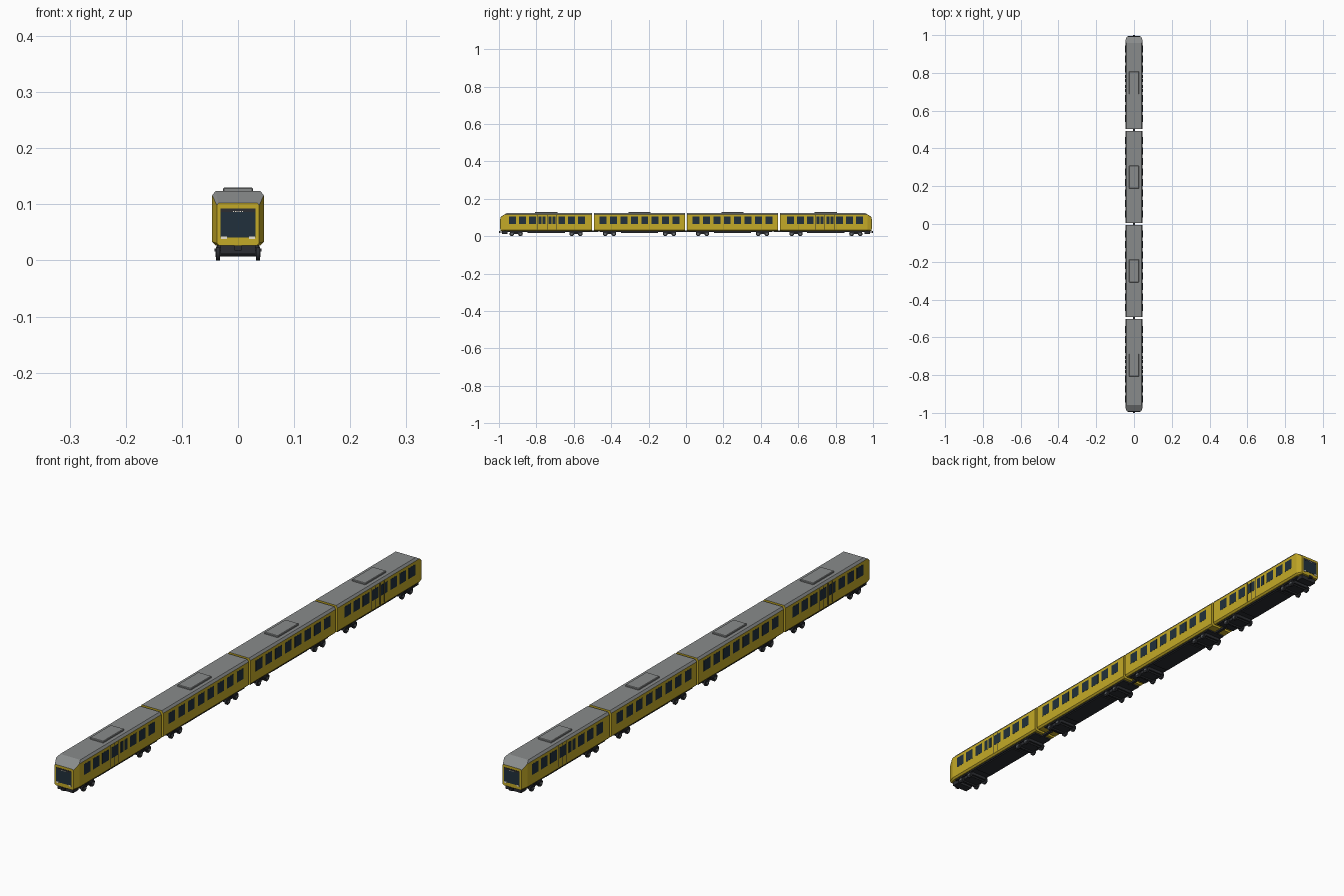
import bpy, bmesh, math

if "Cube" in bpy.data.objects:
    bpy.data.objects.remove(bpy.data.objects["Cube"])


def material(name, rgb):
    m = bpy.data.materials.new(name)
    m.diffuse_color = (*rgb, 1)
    m.use_nodes = True
    m.node_tree.nodes["Principled BSDF"].inputs["Base Color"].default_value = m.diffuse_color
    return m


YELLOW = material("yellow_paint", (0.55, 0.40, 0.02))
ROOF = material("roof_grey", (0.25, 0.26, 0.26))
GLASS = material("dark_glass", (0.015, 0.03, 0.045))
DARK = material("underframe_dark", (0.025, 0.027, 0.032))
STEEL = material("wheel_steel", (0.12, 0.13, 0.14))
LAMP = material("lamp_white", (0.8, 0.75, 0.65))


def finish(name, bm, mats):
    bmesh.ops.recalc_face_normals(bm, faces=bm.faces[:])
    me = bpy.data.meshes.new(name)
    bm.to_mesh(me)
    bm.free()
    for m in mats:
        me.materials.append(m)
    ob = bpy.data.objects.new(name, me)
    bpy.context.collection.objects.link(ob)
    return ob


def box(name, x, y, z, mat, bevel=0):
    """Box from (min, max) ranges."""
    bm = bmesh.new()
    bmesh.ops.create_cube(bm, size=1)
    for v in bm.verts:
        for i, r in enumerate((x, y, z)):
            v.co[i] = (r[0] + r[1]) / 2 + v.co[i] * abs(r[1] - r[0])
    if bevel:
        bmesh.ops.bevel(bm, geom=bm.edges[:], offset=bevel, segments=1, affect='EDGES')
    return finish(name, bm, [mat])


def cylinder_x(name, x, y, z, r, mat, sides=16):
    bm = bmesh.new()
    bmesh.ops.create_cone(bm, cap_ends=True, segments=sides, radius1=r, radius2=r,
                          depth=abs(x[1] - x[0]))
    for v in bm.verts:
        v.co = ((x[0] + x[1]) / 2 + v.co.z, y + v.co.x, z + v.co.y)
    ob = finish(name, bm, [mat])
    for p in ob.data.polygons:
        p.use_smooth = len(p.vertices) == 4
    return ob


# Right half of the body cross-section, bottom to top
SECTION = [(0.040, 0.027), (0.046, 0.033), (0.046, 0.116), (0.040, 0.124)]
NOSE = [(0.034, 0.027), (0.0375, 0.031), (0.0375, 0.098), (0.035, 0.102)]


def full(section):
    return section + [(-x, z) for x, z in reversed(section)]


def body(name, inner, outer, nose=False):
    """Loft the car shell; a nose car gets a tapered last ring."""
    s = 1 if outer > inner else -1
    rings = [[(x, inner, z) for x, z in full(SECTION)]]
    if nose:
        rings.append([(x, outer - s * (0.036 if z > 0.12 else 0.022), z)
                      for x, z in full(SECTION)])
        rings.append([(x, outer, z) for x, z in full(NOSE)])
    else:
        rings.append([(x, outer, z) for x, z in full(SECTION)])
    bm = bmesh.new()
    vs = [[bm.verts.new(p) for p in ring] for ring in rings]
    n = len(vs[0])
    for a, b in zip(vs, vs[1:]):
        for i in range(n):
            j = (i + 1) % n
            f = bm.faces.new((a[i], a[j], b[j], b[i]))
            f.material_index = 1 if i in (2, 3, 4) else 0
    bm.faces.new(vs[0])
    bm.faces.new(vs[-1])
    return finish(name, bm, [YELLOW, ROOF])


def bogie(y):
    box("bogie_frame", (-0.031, 0.031), (y - 0.034, y + 0.034), (0.011, 0.024), DARK)
    for dy in (-0.023, 0.023):
        cylinder_x("axle", (-0.033, 0.033), y + dy, 0.0125, 0.005, DARK, 10)
        for s in (-1, 1):
            cylinder_x("wheel", (s * 0.032, s * 0.039), y + dy, 0.0125, 0.0125, DARK)
            cylinder_x("wheel_hub", (s * 0.039, s * 0.0405), y + dy, 0.0125, 0.006, STEEL, 12)
    for s in (-1, 1):
        box("bogie_side_beam", (s * 0.039, s * 0.042), (y - 0.03, y + 0.03),
            (0.016, 0.021), DARK)


def windows(centre, spacing, split):
    for i in range(8):
        y = centre + (i - 3.5) * spacing
        for s in (-1, 1):
            x = (s * 0.0455, s * 0.0465)
            if i in split:
                # Double door: two narrow panes with seams
                for d in (-0.0105, 0.0105):
                    box("door_window", x, (y + d - 0.008, y + d + 0.008), (0.066, 0.105), GLASS)
                for d in (-0.023, 0, 0.023):
                    box("door_seam", (s * 0.0455, s * 0.0462), (y + d - 0.0006, y + d + 0.0006),
                        (0.036, 0.114), DARK)
            else:
                box("side_window", x, (y - 0.0185, y + 0.0185), (0.066, 0.105), GLASS)


def car(s, end):
    """One car on side s of the train middle; end cars carry a cab."""
    inner, outer = (0.503, 0.993) if end else (0.005, 0.492)
    body("end_car_body" if end else "middle_car_body", s * inner, s * outer, end)
    mid = 0.7475 if end else 0.2485
    box("underframe", (-0.037, 0.037), (s * (inner + 0.012), s * (outer - 0.03)),
        (0.022, 0.028), DARK)
    box("underfloor_equipment", (-0.033, 0.033), (s * (mid - 0.1), s * (mid + 0.1)),
        (0.018, 0.024), DARK)
    box("roof_unit", (-0.027, 0.027), (s * (mid - 0.06), s * (mid + 0.06)),
        (0.122, 0.130), ROOF, 0.002)
    for b in ((0.588, 0.908) if end else (0.088, 0.409)):
        bogie(s * b)
    if end:
        windows(s * 0.743, 0.0525, (3, 4))
        cab_front(s)
    else:
        windows(s * mid, 0.0556, ())


def cab_front(s):
    f = 0.993
    box("windscreen", (-0.031, 0.031), (s * (f - 0.002), s * (f + 0.001)), (0.041, 0.093), GLASS)
    box("destination_panel", (-0.031, 0.031), (s * f, s * (f + 0.0014)), (0.086, 0.093), DARK)
    for i in range(5):
        x = (i - 2) * 0.004
        box("top_lamp", (x - 0.0012, x + 0.0012), (s * f, s * (f + 0.002)),
            (0.0865, 0.0885), LAMP)
    for x in (-0.025, 0.025):
        box("headlamp", (x - 0.005, x + 0.005), (s * f, s * (f + 0.0018)),
            (0.038, 0.043), LAMP)
    box("front_skirt", (-0.031, 0.031), (s * 0.955, s * 0.985), (0.012, 0.028), DARK)
    box("coupler_bar", (-0.003, 0.003), (s * 0.96, s * 0.997), (0.020, 0.025), DARK)
    box("coupler_head", (-0.006, 0.006), (s * 0.994, s * 1.0), (0.018, 0.027), DARK)


for side in (-1, 1):
    for is_end in (False, True):
        car(side, is_end)

# Couplers joining the cars
for y in (-0.4975, 0, 0.4975):
    box("car_coupler", (-0.005, 0.005), (y - 0.03, y + 0.03), (0.021, 0.029), DARK)
